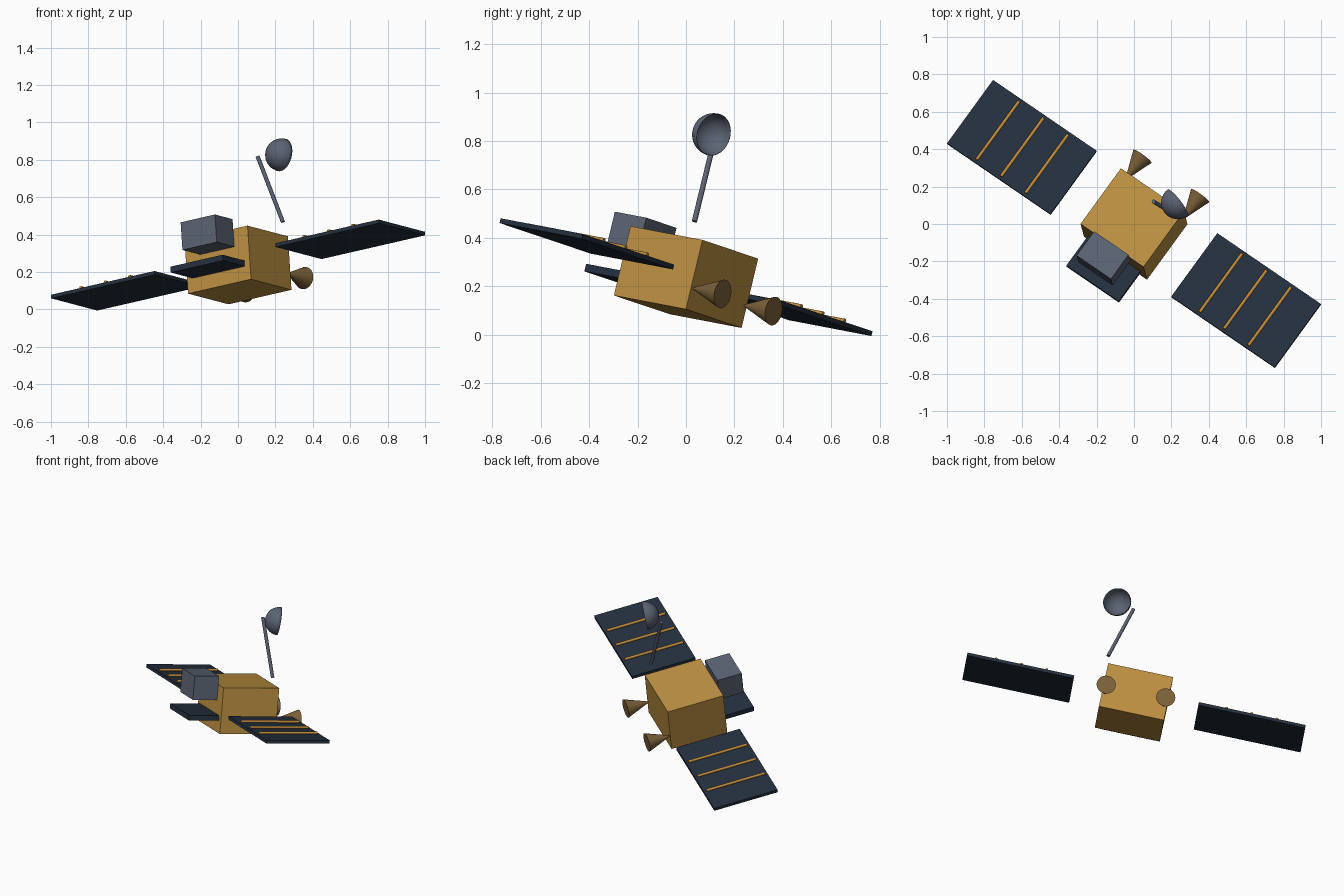
import bpy, bmesh, math
from mathutils import Matrix, Vector

cube = bpy.data.objects.get("Cube")
if cube:
    bpy.data.objects.remove(cube, do_unlink=True)

# Tilted craft frame: u along the wings, v towards the thrusters, w up
U = Vector((0.811, -0.554, 0.186)).normalized()
V = Vector((0.585, 0.796, -0.152))
V = (V - U * V.dot(U)).normalized()
W = U.cross(V)
FRAME = Matrix.Translation((0, 0, 0.2375)) @ Matrix((U, V, W)).transposed().to_4x4()


def material(name, color):
    m = bpy.data.materials.new(name)
    m.use_nodes = True
    m.diffuse_color = (*color, 1)
    m.node_tree.nodes["Principled BSDF"].inputs["Base Color"].default_value = (*color, 1)
    return m


GOLD = material("gold_foil", (0.51, 0.28, 0.055))
NAVY = material("navy_panel", (0.018, 0.03, 0.05))
GREY = material("slate_grey", (0.105, 0.125, 0.17))
ORANGE = material("orange_strip", (0.55, 0.27, 0.05))
BROWN = material("nozzle_brown", (0.20, 0.12, 0.042))


def finish(name, bm, mat, matrix, smooth=False):
    mesh = bpy.data.meshes.new(name)
    bm.to_mesh(mesh)
    bm.free()
    ob = bpy.data.objects.new(name, mesh)
    bpy.context.collection.objects.link(ob)
    mesh.materials.append(mat)
    ob.matrix_world = matrix
    if smooth:
        bpy.ops.object.select_all(action="DESELECT")
        ob.select_set(True)
        bpy.context.view_layer.objects.active = ob
        bpy.ops.object.shade_smooth_by_angle(angle=math.radians(35))
    return ob


def box(name, mat, u, v, w):
    """Box given by its ranges along u, v and w."""
    bm = bmesh.new()
    bmesh.ops.create_cube(bm, size=1)
    for p in bm.verts:
        p.co = [(lo + hi) / 2 + c * (hi - lo) for c, (lo, hi) in zip(p.co, (u, v, w))]
    return finish(name, bm, mat, FRAME)


def rod(name, mat, a, b, r1, r2, sides=24):
    """Cone or cylinder between two points of the craft frame."""
    a, b = Vector(a), Vector(b)
    bm = bmesh.new()
    bmesh.ops.create_cone(bm, cap_ends=True, segments=sides, radius1=r1, radius2=r2,
                          depth=(b - a).length)
    turn = (b - a).to_track_quat("Z", "Y").to_matrix().to_4x4()
    return finish(name, bm, mat, FRAME @ Matrix.Translation((a + b) / 2) @ turn, True)


# Main body, instrument box and front shelf
box("body", GOLD, (-0.2075, 0.2075), (-0.186, 0.186), (-0.147, 0.148))
box("instrument_box", GREY, (-0.113, 0.113), (-0.348, -0.186), (0.05, 0.202))
box("front_shelf", NAVY, (-0.172, 0.172), (-0.386, -0.186), (-0.069, -0.037))

# Solar wings with raised strips, and thrusters
for side, s in (("right", -1), ("left", 1)):
    box(side + "_solar_panel", NAVY, sorted((s * 0.398, s * 1.08)), (-0.212, 0.212), (-0.01, 0.01))
    for i in range(3):
        u = s * (0.735 + 0.161 * (i - 1))
        rod(f"{side}_panel_strip_{i + 1}", ORANGE, (u, -0.195, 0.016), (u, 0.195, 0.016),
            0.009, 0.009, 12)
    rod(side + "_thruster", BROWN, (s * 0.19, 0.186, -0.055), (s * 0.19, 0.337, -0.055),
        0.004, 0.06, 32)

# Antenna mast
to_frame = FRAME.inverted()
rod("antenna_mast", GREY, to_frame @ Vector((0.24, 0.035, 0.468)),
    to_frame @ Vector((0.105, 0.12, 0.818)), 0.011, 0.011, 16)

# Hemispherical dish, opening along its local +z
bm = bmesh.new()
bmesh.ops.create_uvsphere(bm, u_segments=32, v_segments=16, radius=0.089)
bmesh.ops.delete(bm, geom=[p for p in bm.verts if p.co.z > 0.001], context="VERTS")
aim = Vector((0.77, 0.60, -0.20)).to_track_quat("Z", "Y").to_matrix().to_4x4()
dish = finish("antenna_dish", bm, GREY, Matrix.Translation((0.234, 0.114, 0.826)) @ aim, True)
shell = dish.modifiers.new("thickness", "SOLIDIFY")
shell.thickness = 0.003
shell.offset = -1
